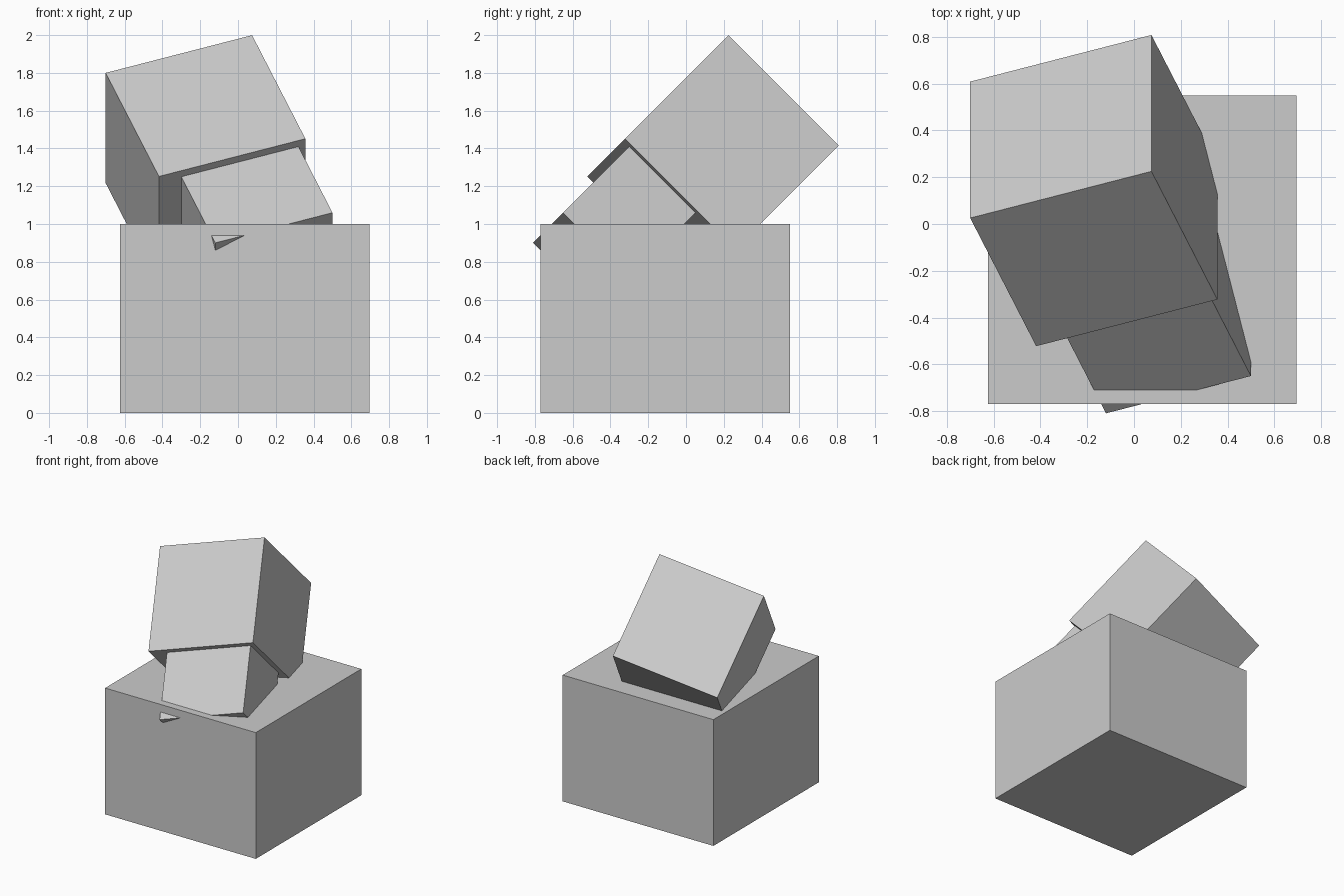
import bpy
import bmesh
from math import radians
from mathutils import Matrix, Vector

if "Cube" in bpy.data.objects:
    bpy.data.objects.remove(bpy.data.objects["Cube"])

grey = bpy.data.materials.new("light grey")
grey.diffuse_color = (0.6, 0.6, 0.6, 1)
grey.use_nodes = True
grey.node_tree.nodes["Principled BSDF"].inputs["Base Color"].default_value = grey.diffuse_color

# Shared tilt of the two upper blocks
TILT = Matrix.Rotation(radians(45), 4, 'X') @ Matrix.Rotation(radians(20), 4, 'Z')


def block(name, size, centre, rotation=Matrix.Identity(4)):
    mesh = bpy.data.meshes.new(name)
    bm = bmesh.new()
    bmesh.ops.create_cube(bm, size=1, matrix=Matrix.Diagonal((*size, 1)))
    bm.to_mesh(mesh)
    bm.free()
    mesh.materials.append(grey)
    obj = bpy.data.objects.new(name, mesh)
    obj.matrix_world = Matrix.Translation(Vector(centre)) @ rotation
    bpy.context.collection.objects.link(obj)
    return obj


# Upright base standing on the ground
block("base_block", (1.32, 1.32, 1.0), (0.035, -0.11, 0.5))

# Large tilted cube sunk into the top of the base
block("large_tilted_cube", (0.825, 0.825, 0.825), (-0.172, 0.143, 1.334), TILT)

# Smaller block against the large cube, its corner poking out of the base front
block("small_tilted_block", (0.66, 0.527, 0.495), (0.10, -0.38, 0.98), TILT)
